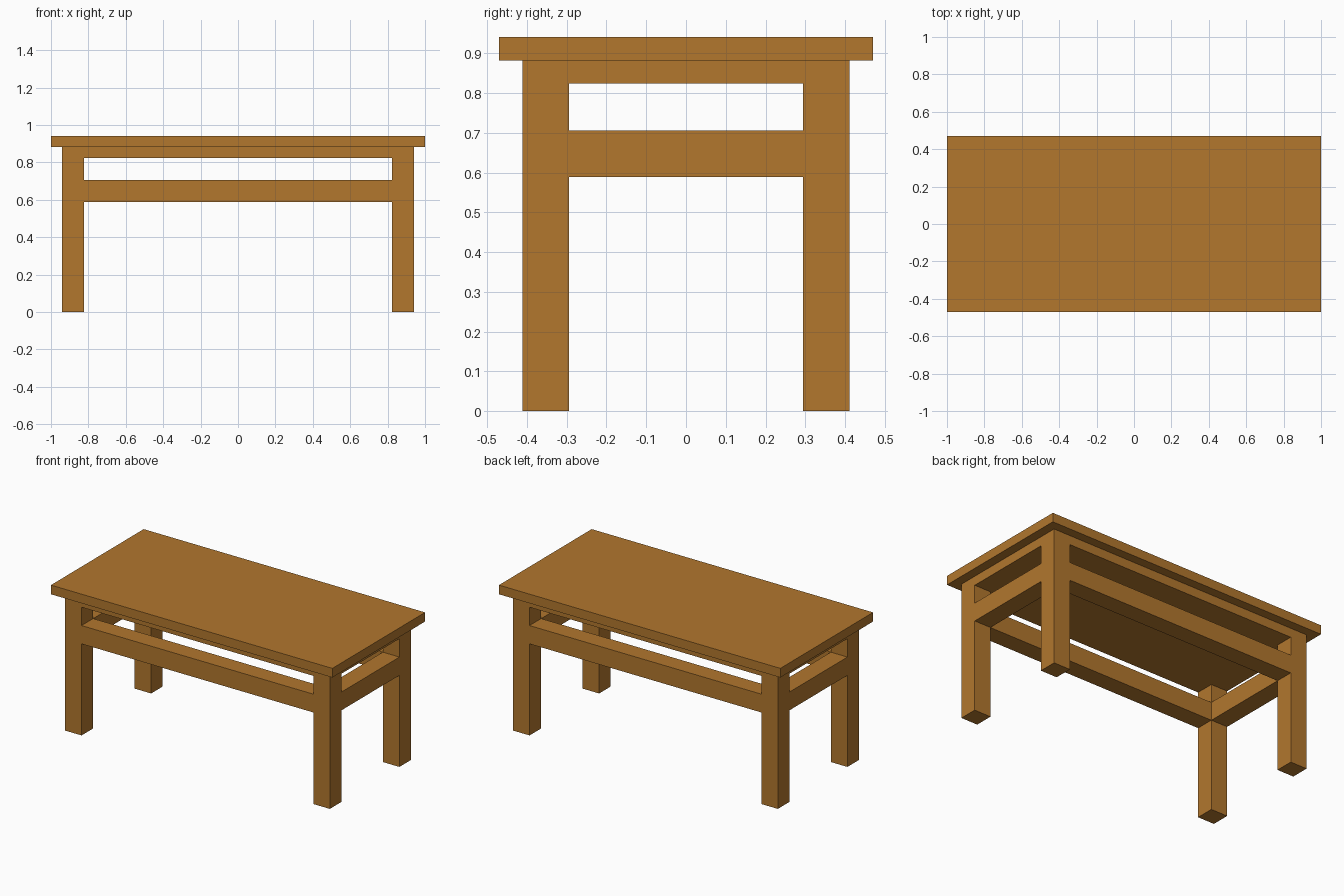
import bpy
import bmesh

if "Cube" in bpy.data.objects:
    bpy.data.objects.remove(bpy.data.objects["Cube"])

U = 2 / 34  # the table sits on a regular grid of this step

wood = bpy.data.materials.new("warm brown wood")
wood.diffuse_color = (0.445, 0.184, 0.027, 1)
wood.use_nodes = True
wood.node_tree.nodes["Principled BSDF"].inputs["Base Color"].default_value = wood.diffuse_color


def box(name, x, y, z):
    """Box from (min, max) ranges given in grid steps."""
    bm = bmesh.new()
    bmesh.ops.create_cube(bm, size=1)
    for v in bm.verts:
        v.co = [r[0 if c < 0 else 1] * U for c, r in zip(v.co, (x, y, z))]
    mesh = bpy.data.meshes.new(name)
    bm.to_mesh(mesh)
    bm.free()
    mesh.materials.append(wood)
    obj = bpy.data.objects.new(name, mesh)
    bpy.context.collection.objects.link(obj)
    return obj


def side(s, a, b):
    """Range a..b, mirrored when s is -1."""
    return (a, b) if s > 0 else (-b, -a)


# Table top and the inset slab beneath it
box("table_top", (-17, 17), (-8, 8), (15, 16))
box("under_top_slab", (-16, 16), (-7, 7), (14, 15))

# Legs at the four corners
for sx, xn in ((-1, "left"), (1, "right")):
    for sy, yn in ((-1, "front"), (1, "back")):
        box(f"{yn}_{xn}_leg", side(sx, 14, 16), side(sy, 5, 7), (0, 14))

# Lower rails flush with the legs
for sy, yn in ((-1, "front"), (1, "back")):
    box(f"{yn}_rail", (-14, 14), side(sy, 5, 7), (10, 12))
for sx, xn in ((-1, "left"), (1, "right")):
    box(f"{xn}_rail", side(sx, 14, 16), (-5, 5), (10, 12))
